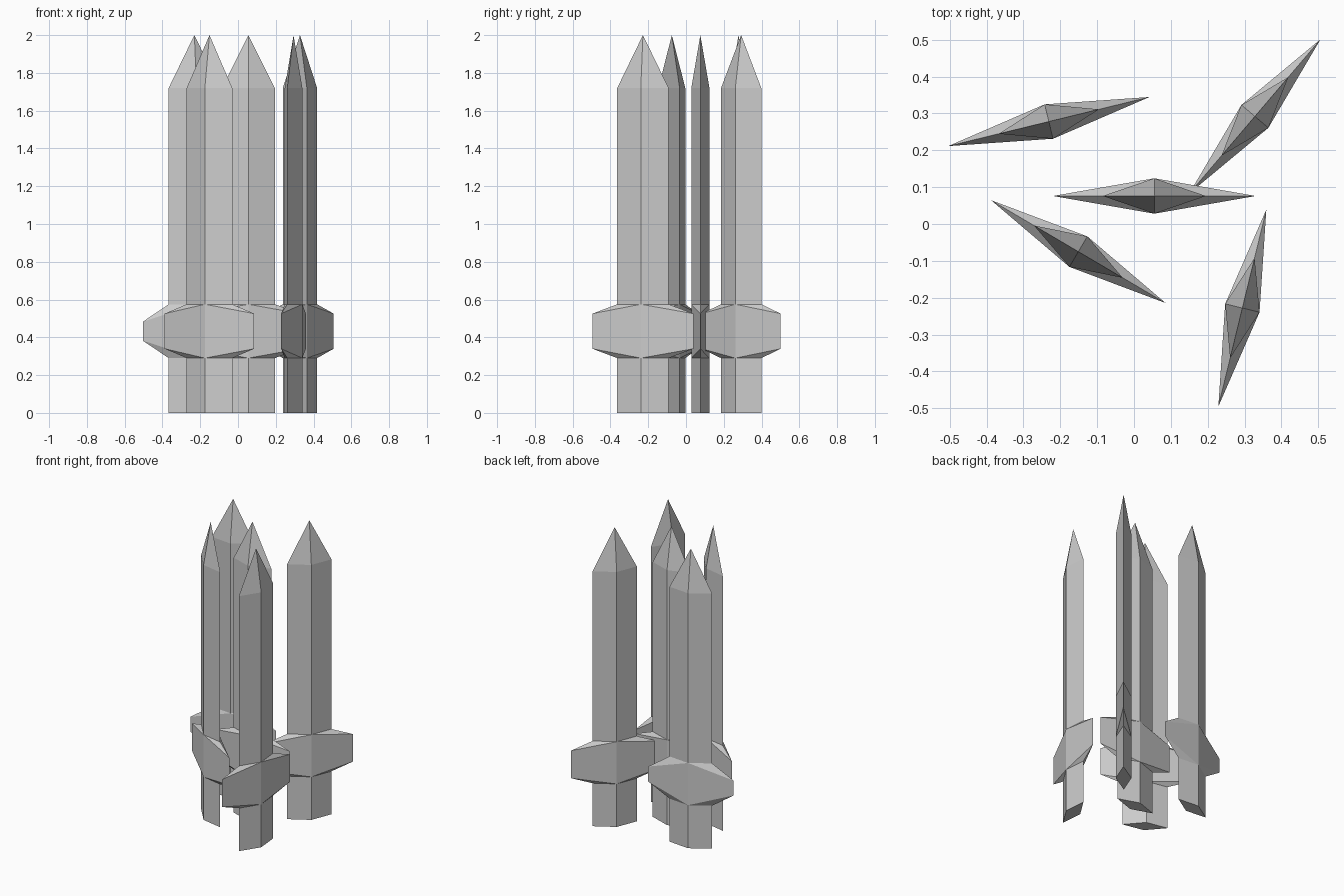
import bpy, bmesh, math

if "Cube" in bpy.data.objects:
    bpy.data.objects.remove(bpy.data.objects["Cube"])

BLADE, GUARD, THICK = 0.14, 0.275, 0.048   # half width, half guard length, half thickness


def sword(name, x, y, angle, guard=GUARD, tip=0.093):
    """Diamond-section sword; tip is the half height of the guard's ends."""
    mid = 0.4325
    # levels: side half width, side height, ridge half thickness, ridge height
    levels = [
        (BLADE, 0.0, THICK, 0.0),             # handle base
        (BLADE, 0.29, THICK, 0.29),           # under the guard
        (guard, mid - tip, THICK, 0.29),      # guard ends, lower
        (guard, mid + tip, THICK, 0.575),     # guard ends, upper
        (BLADE, 0.575, THICK, 0.575),         # above the guard
        (BLADE, 1.72, THICK, 1.72),           # blade shoulder
        (0.0, 2.0, 0.0, 2.0),                 # point
    ]
    bm = bmesh.new()
    rings = [[bm.verts.new(p) for p in ((-w, 0, zs), (0, -t, zr), (w, 0, zs), (0, t, zr))]
             for w, zs, t, zr in levels]
    bm.faces.new(rings[0][::-1])
    for a, b in zip(rings, rings[1:]):
        for i in range(4):
            j = (i + 1) % 4
            bm.faces.new((a[i], a[j], b[j], b[i]))
    # merge coincident ridge and point vertices
    bmesh.ops.remove_doubles(bm, verts=bm.verts[:], dist=1e-5)
    bmesh.ops.recalc_face_normals(bm, faces=bm.faces[:])
    mesh = bpy.data.meshes.new(name)
    bm.to_mesh(mesh)
    bm.free()
    ob = bpy.data.objects.new(name, mesh)
    ob.location = (x, y, 0)
    ob.rotation_euler.z = math.radians(angle)
    bpy.context.collection.objects.link(ob)


sword("sword_centre", 0.055, 0.076, 0)
sword("sword_back_left", -0.231, 0.278, 13.7, guard=0.281, tip=0.05)
sword("sword_back_right", 0.328, 0.292, 49.6)
sword("sword_front_left", -0.151, -0.075, -30.5)
sword("sword_front_right", 0.294, -0.228, 76.3)
